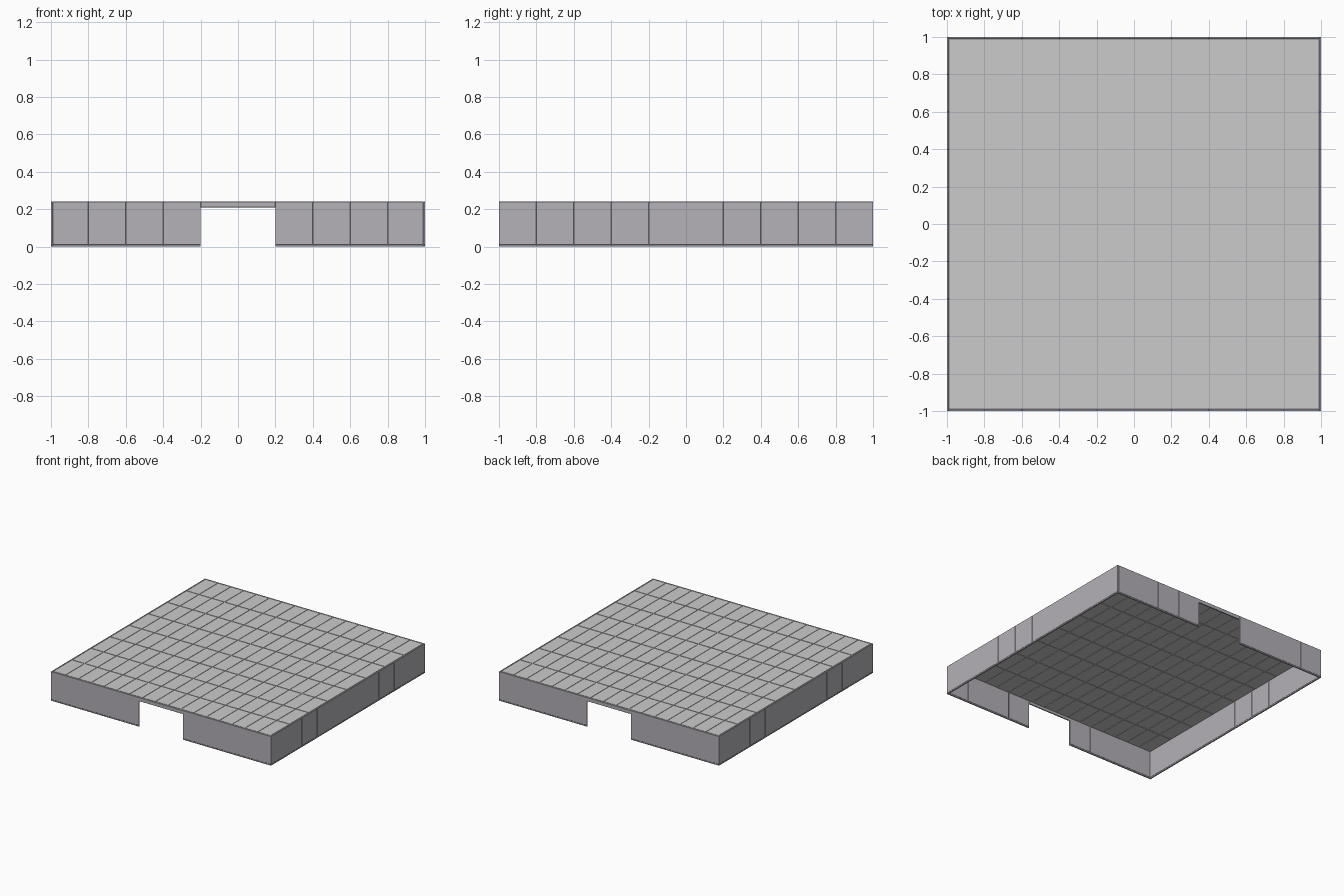
import bpy, bmesh
from mathutils import Matrix, Vector

if "Cube" in bpy.data.objects:
    bpy.data.objects.remove(bpy.data.objects["Cube"])

H = 0.24        # overall height
T = 0.01        # wall thickness
RAIL = 0.01     # bottom rail height
GAP = 0.2       # half width of the openings
NX, NY = 17, 8  # deck tiles


def add_box(bm, x0, x1, y0, y1, z0, z1):
    size = Vector((x1 - x0, y1 - y0, z1 - z0))
    mid = Vector((x0 + x1, y0 + y1, z0 + z1)) / 2
    bmesh.ops.create_cube(bm, size=1, matrix=Matrix.Translation(mid) @ Matrix.Diagonal(size.to_4d()))


def finish(name, bm, mat=None, chamfer=0):
    me = bpy.data.meshes.new(name)
    bm.to_mesh(me)
    bm.free()
    ob = bpy.data.objects.new(name, me)
    bpy.context.collection.objects.link(ob)
    if mat:
        me.materials.append(mat)
    if chamfer:
        mod = ob.modifiers.new("chamfer", 'BEVEL')
        mod.width = chamfer
        mod.segments = 1
    return ob


wall_mat = bpy.data.materials.new("wall_grey")
wall_mat.diffuse_color = (0.46, 0.44, 0.48, 1)
wall_mat.use_nodes = True
wall_mat.node_tree.nodes["Principled BSDF"].inputs["Base Color"].default_value = wall_mat.diffuse_color

# deck tiles with narrow joints
bm = bmesh.new()
E = 1 - T
px, py, j = 2 * E / NX, 2 * E / NY, 0.003
for i in range(NX):
    for k in range(NY):
        x, y = -E + i * px, -E + k * py
        add_box(bm, x + j, x + px - j, y + j, y + py - j, H - 0.01, H)
finish("deck_tiles", bm)

# thin sheet closing the joints
bm = bmesh.new()
add_box(bm, -E, E, -E, E, H - 0.007, H - 0.003)
finish("deck_sheet", bm)

# left and right walls: ten panels on a bottom rail
for side, s in (("left", -1), ("right", 1)):
    x0, x1 = sorted((s, s * E))
    bm = bmesh.new()
    for i in range(10):
        y = -1 + 0.2 * i
        add_box(bm, x0, x1, y, y + 0.2, RAIL, H)
    add_box(bm, x0, x1, -1, 1, 0, RAIL)
    finish(side + "_wall", bm, wall_mat, 0.001)

# front and back walls: four panels each side of the opening, header above it
for side, s in (("front", -1), ("back", 1)):
    y0, y1 = sorted((s, s * E))
    bm = bmesh.new()
    for m in (-1, 1):
        for i in range(4):
            a, b = sorted((m * (GAP + 0.2 * i), m * min(GAP + 0.2 * (i + 1), E)))
            add_box(bm, a, b, y0, y1, RAIL, H)
        a, b = sorted((m * GAP, m * E))
        add_box(bm, a, b, y0, y1, 0, RAIL)
    add_box(bm, -GAP, GAP, y0, y1, 0.21, H)
    finish(side + "_wall", bm, wall_mat, 0.001)
